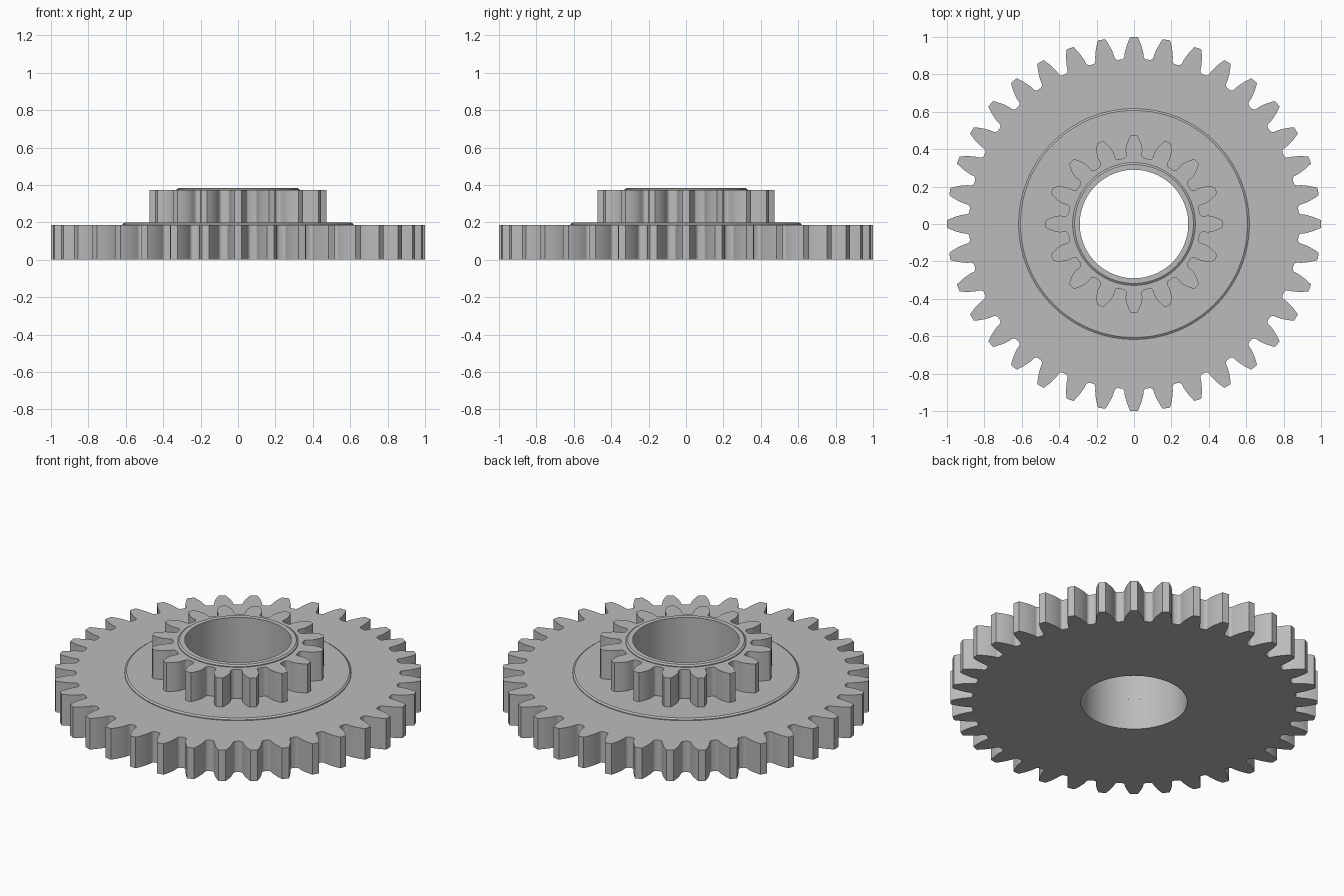
import bpy, bmesh
from math import pi, sin, cos, tan, acos, asin, sqrt, radians

if "Cube" in bpy.data.objects:
    bpy.data.objects.remove(bpy.data.objects["Cube"])

MODULE = 1 / 19          # tooth size shared by both gears
BORE = 0.29
Z_WHEEL, Z_SHOULDER, Z_PINION, Z_COLLAR = 0.186, 0.198, 0.372, 0.384

steel = bpy.data.materials.new("grey_steel")
grey = (0.5, 0.5, 0.5, 1)
steel.diffuse_color = grey
steel.use_nodes = True
steel.node_tree.nodes["Principled BSDF"].inputs["Base Color"].default_value = grey


def circle(radius, count):
    return [(radius * cos(2 * pi * i / count), radius * sin(2 * pi * i / count))
            for i in range(count)]


def gear_outline(teeth):
    """Involute teeth with rounded roots, one tooth centred on +x."""
    pressure = radians(20)
    pitch = MODULE * teeth / 2
    base, tip, root = pitch * cos(pressure), pitch + MODULE, pitch - 1.25 * MODULE
    fillet = 0.36 * MODULE

    def half_angle(r):
        a = acos(min(1, base / r))
        return pi / (2 * teeth) + tan(pressure) - pressure - tan(a) + a

    # Half a tooth as (x, y), from the tip down the flank to the gap floor
    centre_r = root + fillet
    flank_end = max(base, sqrt(centre_r ** 2 - fillet ** 2))
    flank_angle = half_angle(flank_end)
    centre_a = flank_angle + asin(fillet / centre_r)
    half = []
    for i in range(7):
        r = tip + (flank_end - tip) * i / 6
        half.append((r * cos(half_angle(r)), r * sin(half_angle(r))))
    start, end = flank_angle - pi / 2, centre_a - pi
    for i in range(1 if flank_end > base else 0, 6):
        a = start + (end - start) * i / 5
        half.append((centre_r * cos(centre_a) + fillet * cos(a),
                     centre_r * sin(centre_a) + fillet * sin(a)))

    # Mirror the half tooth, add the tip centre and repeat it around
    tooth = [(x, -y) for x, y in reversed(half)] + [(tip, 0)] + half
    points = []
    for k in range(teeth):
        c, s = cos(2 * pi * k / teeth), sin(2 * pi * k / teeth)
        points += [(x * c - y * s, x * s + y * c) for x, y in tooth]
    # Start on the tip centre so that the outline lines up with circles
    shift = len(half)
    return points[shift:] + points[:shift]


def ring_solid(name, loops):
    """Join closed loops of equal length into a solid ring."""
    bm = bmesh.new()
    rows = [[bm.verts.new((x, y, z)) for x, y in pts] for pts, z in loops]
    n = len(rows[0])
    for j, row in enumerate(rows):
        above = rows[(j + 1) % len(rows)]
        for i in range(n):
            k = (i + 1) % n
            bm.faces.new((row[i], row[k], above[k], above[i]))
    bmesh.ops.recalc_face_normals(bm, faces=bm.faces)
    mesh = bpy.data.meshes.new(name)
    bm.to_mesh(mesh)
    bm.free()
    mesh.materials.append(steel)
    obj = bpy.data.objects.new(name, mesh)
    bpy.context.collection.objects.link(obj)
    bpy.ops.object.select_all(action='DESELECT')
    obj.select_set(True)
    bpy.context.view_layer.objects.active = obj
    bpy.ops.object.shade_smooth_by_angle(angle=radians(25))


def gear(name, teeth, z0, z1):
    outline = gear_outline(teeth)
    hole = circle(BORE, len(outline))
    ring_solid(name, [(hole, z0), (outline, z0), (outline, z1), (hole, z1)])


def raised_disc(name, radius, z0, z1):
    # Low disc with a chamfered rim
    n, chamfer = 144, 0.01
    hole, rim, top = circle(BORE, n), circle(radius, n), circle(radius - chamfer, n)
    ring_solid(name, [(hole, z0), (rim, z0), (rim, z1 - chamfer * 0.7),
                      (top, z1), (hole, z1)])


gear("large_gear", 36, 0, Z_WHEEL)
raised_disc("shoulder", 0.617, Z_WHEEL, Z_SHOULDER)
gear("small_gear", 16, Z_SHOULDER, Z_PINION)
raised_disc("collar", 0.328, Z_PINION, Z_COLLAR)
